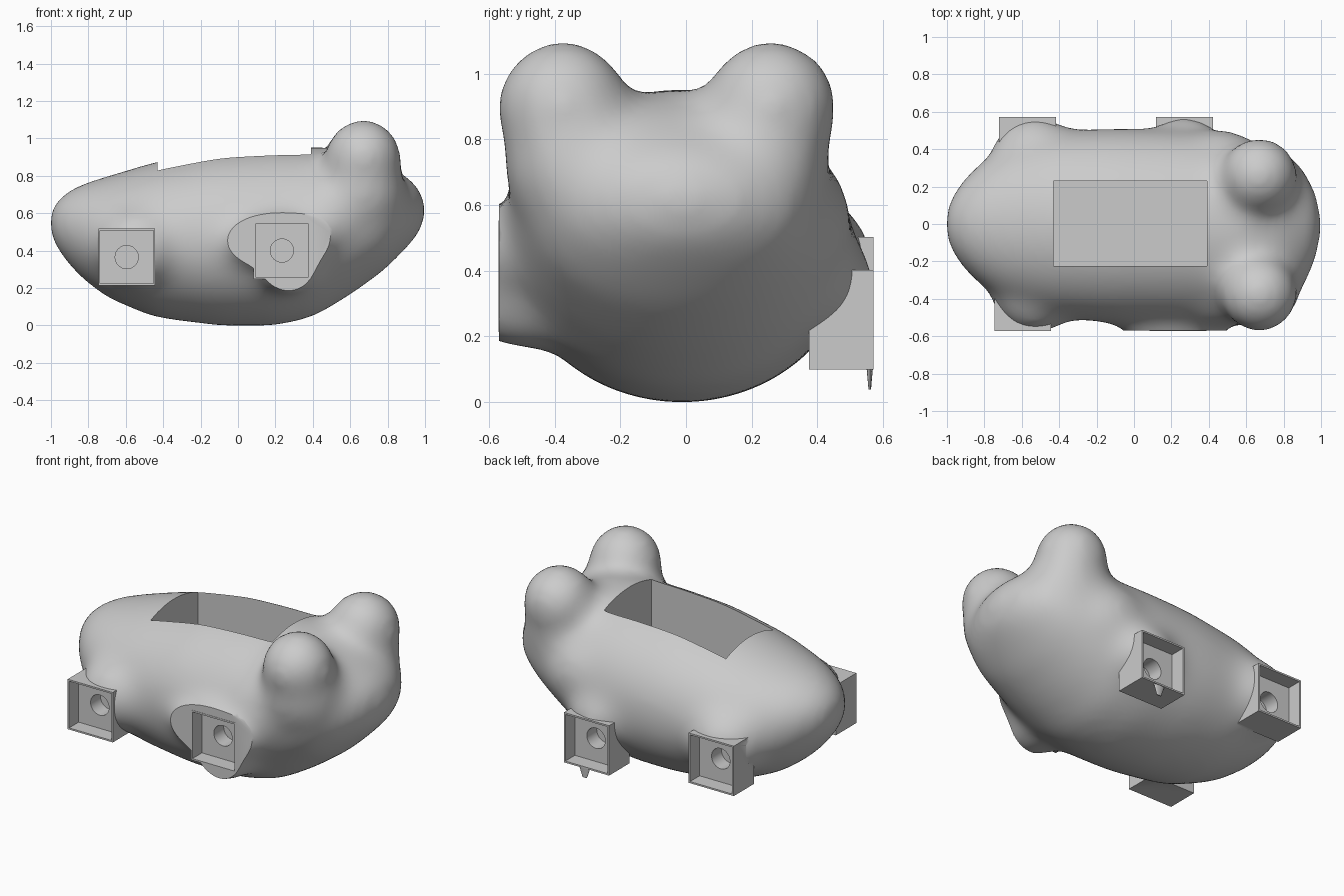
import bpy, bmesh, math
from mathutils import Matrix, Vector

cube = bpy.data.objects.get("Cube")
if cube:
    bpy.data.objects.remove(cube)

grey = bpy.data.materials.new("plain grey")
grey.use_nodes = True
grey.diffuse_color = (0.6, 0.6, 0.6, 1)
grey.node_tree.nodes["Principled BSDF"].inputs["Base Color"].default_value = (0.6, 0.6, 0.6, 1)


def make_object(name, bm):
    bmesh.ops.recalc_face_normals(bm, faces=bm.faces)
    mesh = bpy.data.meshes.new(name)
    bm.to_mesh(mesh)
    bm.free()
    mesh.materials.append(grey)
    obj = bpy.data.objects.new(name, mesh)
    bpy.context.collection.objects.link(obj)
    return obj


def box(name, lo, hi):
    lo, hi = Vector(lo), Vector(hi)
    bm = bmesh.new()
    bmesh.ops.create_cube(bm, size=1, matrix=Matrix.Translation((lo + hi) / 2) @ Matrix.Diagonal((*(hi - lo), 1)))
    return make_object(name, bm)


def bake(obj):
    depsgraph = bpy.context.evaluated_depsgraph_get()
    mesh = bpy.data.meshes.new_from_object(obj.evaluated_get(depsgraph))
    obj.modifiers.clear()
    obj.data = mesh


def boolean(obj, helper, operation):
    mod = obj.modifiers.new(operation, "BOOLEAN")
    mod.operation, mod.object, mod.solver = operation, helper, "EXACT"
    bake(obj)
    bpy.data.objects.remove(helper)


# Body loft: x, half width, centre y, bottom z, top z
sections = [
    (-1.0, 0.10, 0, 0.46, 0.64), (-0.96, 0.19, 0, 0.39, 0.69),
    (-0.85, 0.31, 0, 0.26, 0.755), (-0.7, 0.42, 0, 0.145, 0.8),
    (-0.45, 0.5, 0, 0.04, 0.875), (-0.1, 0.525, -0.01, -0.005, 0.94),
    (0.2, 0.525, -0.015, -0.005, 0.955), (0.4, 0.51, -0.02, 0.04, 0.955),
    (0.6, 0.48, -0.03, 0.16, 0.95), (0.78, 0.43, -0.04, 0.29, 0.88),
    (0.9, 0.34, -0.02, 0.41, 0.8), (0.98, 0.18, -0.01, 0.5, 0.73),
]
SIDES = 48
bm = bmesh.new()
rings = []
for x, half, cy, bottom, top in sections:
    mid, tall = (bottom + top) / 2, (top - bottom) / 2
    angles = [2 * math.pi * i / SIDES for i in range(SIDES)]
    rings.append([bm.verts.new((x, cy + half * math.cos(a), mid + tall * math.sin(a))) for a in angles])
for a, b in zip(rings, rings[1:]):
    for i in range(SIDES):
        j = (i + 1) % SIDES
        bm.faces.new((a[i], a[j], b[j], b[i]))
for ring, tip in ((rings[0], (-1.02, 0, 0.55)), (rings[-1], (1.015, 0, 0.62))):
    point = bm.verts.new(tip)
    for i in range(SIDES):
        bm.faces.new((ring[i], ring[(i + 1) % SIDES], point))

# Rounded bumps blended into the body: centre, radii
bumps = [
    # eyes
    ((0.67, 0.26, 0.9), (0.21, 0.21, 0.21)), ((0.67, -0.375, 0.9), (0.21, 0.21, 0.21)),
    # cheeks
    ((0.66, 0.22, 0.72), (0.24, 0.22, 0.24)), ((0.66, -0.33, 0.72), (0.24, 0.23, 0.24)),
    # shoulders
    ((0.45, 0.28, 0.55), (0.28, 0.23, 0.24)), ((0.47, -0.34, 0.58), (0.28, 0.22, 0.22)),
    # hips
    ((-0.53, 0.36, 0.42), (0.24, 0.22, 0.22)), ((-0.53, -0.37, 0.42), (0.24, 0.22, 0.22)),
    # front feet
    ((0.22, -0.46, 0.45), (0.32, 0.26, 0.17)), ((0.27, -0.46, 0.32), (0.17, 0.26, 0.17)),
    ((0.27, 0.36, 0.37), (0.23, 0.22, 0.19)),
]
for centre, radii in bumps:
    bmesh.ops.create_uvsphere(bm, u_segments=32, v_segments=20, radius=1,
                              matrix=Matrix.Translation(centre) @ Matrix.Diagonal((*radii, 1)))
body = make_object("body", bm)
remesh = body.modifiers.new("blend", "REMESH")
remesh.mode, remesh.voxel_size = "VOXEL", 0.025
smooth = body.modifiers.new("soften", "SMOOTH")
smooth.factor, smooth.iterations = 0.5, 70
bake(body)

# Flat sides and the open top compartment
boolean(body, box("side_limits", (-2, -0.57, -1), (2, 0.57, 2)), "INTERSECT")
boolean(body, box("compartment", (-0.43, -0.225, 0.25), (0.39, 0.23, 1.5)), "DIFFERENCE")

# Square wheel sockets with a round axle hole: x, side, z
SIZE, INNER = 0.152, 0.142
for x, side, z in ((-0.595, -1, 0.365), (0.235, -1, 0.4), (-0.57, 1, 0.35), (0.27, 1, 0.25)):
    def span(name, half, near, far):
        y0, y1 = sorted((side * near, side * far))
        return box(name, (x - half, y0, z - half), (x + half, y1, z + half))
    boolean(body, span("socket", SIZE, 0.375, 0.572), "UNION")
    boolean(body, span("socket_cavity", INNER, 0.48, 0.7), "DIFFERENCE")
    bm = bmesh.new()
    bmesh.ops.create_cone(bm, cap_ends=True, segments=32, radius1=0.062, radius2=0.062, depth=0.12,
                          matrix=Matrix.Translation((x, side * 0.445, z)) @ Matrix.Rotation(math.pi / 2, 4, "X"))
    boolean(body, make_object("axle_hole", bm), "DIFFERENCE")

# Small pointed toe under one rear socket
bm = bmesh.new()
bmesh.ops.create_cone(bm, cap_ends=True, segments=16, radius1=0.015, radius2=0.04, depth=0.07,
                      matrix=Matrix.Translation((0.29, 0.56, 0.072)) @ Matrix.Diagonal((1, 0.25, 1, 1)))
toe = make_object("toe", bm)

for obj in (body, toe):
    bpy.ops.object.select_all(action="DESELECT")
    obj.select_set(True)
    bpy.context.view_layer.objects.active = obj
    bpy.ops.object.shade_smooth_by_angle(angle=math.radians(35))
